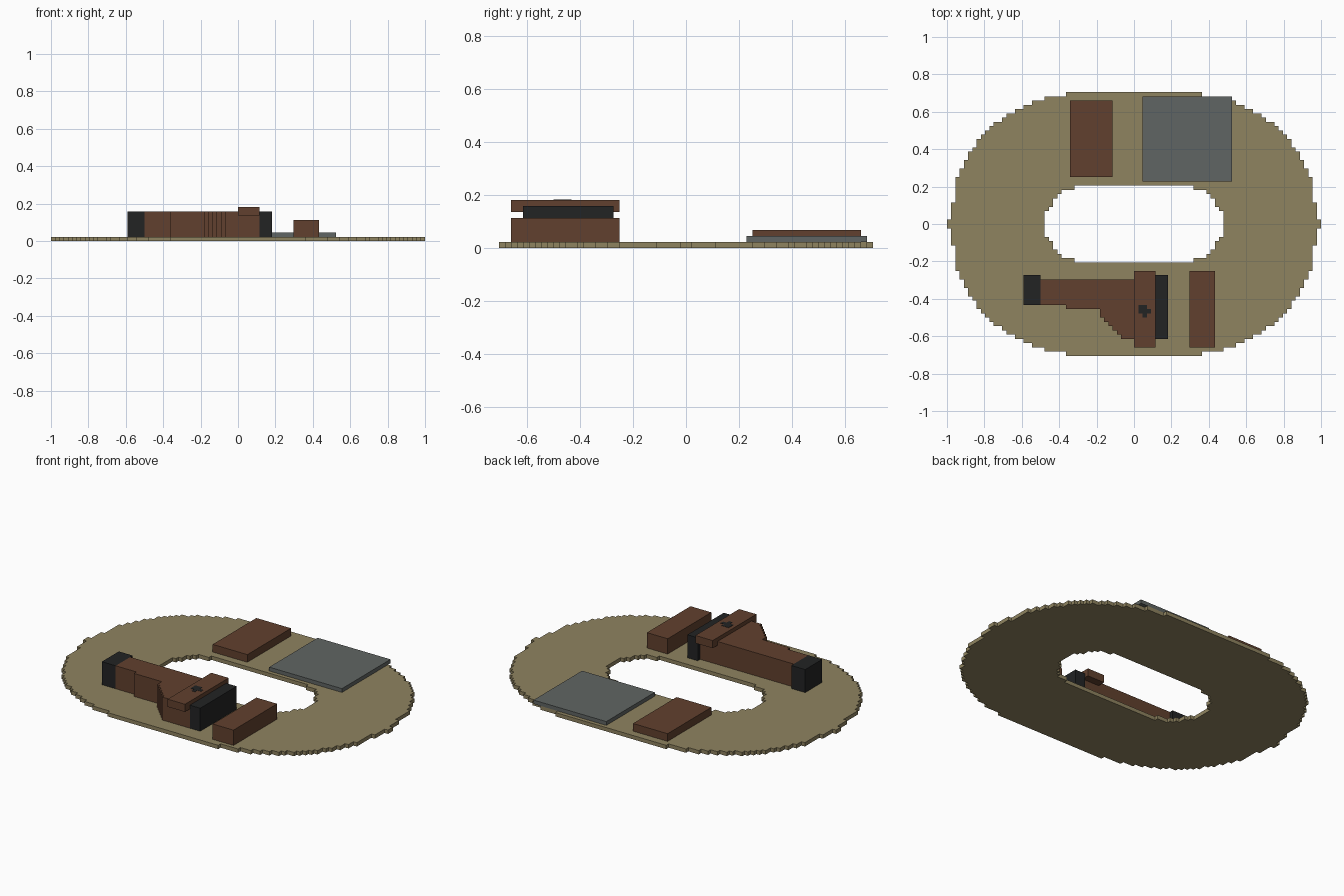
import bpy, bmesh, math

if "Cube" in bpy.data.objects:
    bpy.data.objects.remove(bpy.data.objects["Cube"])

U = 1 / 44  # size of one block unit


def material(name, rgb):
    lin = [math.pow((c / 255 + 0.055) / 1.055, 2.4) for c in rgb]
    mat = bpy.data.materials.new(name)
    mat.diffuse_color = (*lin, 1)
    mat.use_nodes = True
    bsdf = mat.node_tree.nodes["Principled BSDF"]
    bsdf.inputs["Base Color"].default_value = (*lin, 1)
    bsdf.inputs["Roughness"].default_value = 0.9
    return mat


TAN = material("tan", (143, 131, 96))
BROWN = material("brown", (97, 64, 46))
GREY = material("grey", (96, 101, 99))
BLACK = material("black", (34, 35, 36))


def prism(name, outline, z0, z1, mat, mirrored=False):
    """Extrude an outline in block units between two heights."""
    bm = bmesh.new()
    face = bm.faces.new([bm.verts.new((x * U, y * U, z0 * U)) for x, y in outline])
    top = bmesh.ops.extrude_face_region(bm, geom=[face], use_keep_orig=True)
    verts = [g for g in top["geom"] if isinstance(g, bmesh.types.BMVert)]
    bmesh.ops.translate(bm, verts=verts, vec=(0, 0, (z1 - z0) * U))
    bmesh.ops.recalc_face_normals(bm, faces=bm.faces[:])
    if mirrored:  # open the seam so both halves join up
        seam = [f for f in bm.faces if all(abs(v.co.x) < 1e-5 for v in f.verts)]
        bmesh.ops.delete(bm, geom=seam, context="FACES")
    mesh = bpy.data.meshes.new(name)
    bm.to_mesh(mesh)
    bm.free()
    mesh.materials.append(mat)
    obj = bpy.data.objects.new(name, mesh)
    bpy.context.collection.objects.link(obj)
    if mirrored:
        obj.modifiers.new("Mirror", "MIRROR")
    return obj


def box(name, x0, x1, y0, y1, z0, z1, mat):
    return prism(name, [(x0, y0), (x1, y0), (x1, y1), (x0, y1)], z0, z1, mat)


def stepped_half(widths):
    """Right half of a stepped oval, top to bottom, from its row half widths."""
    upper, last = [(0, len(widths))], 0
    for row in reversed(range(len(widths))):
        if widths[row] != last:
            upper += [(last, row + 1)] if last else []
            upper.append((widths[row], row + 1))
            last = widths[row]
    return upper + [(x, -y) for x, y in reversed(upper)]


# Oval base ring with blocky edges
outer = [13 + math.floor(math.sqrt(30.63 ** 2 - (j + 0.5) ** 2) + 0.5) for j in range(31)]
outer = [min(w, 44 if j < 1 else 43 if j < 5 else 42) for j, w in enumerate(outer)]
inner = [21, 21, 21, 20, 19, 19, 18, 17, 14]
ring = stepped_half(outer) + stepped_half(inner)[::-1]
prism("base_ring", ring, 0, 1, TAN, mirrored=True)

# Flat pieces at the back
box("grey_plate", 2, 23, 10, 30, 1, 2, GREY)
box("back_slab", -15, -5, 11, 29, 1, 3, BROWN)

# Long body with a stepped flare on its front side
body = [(5, -13), (-22, -13), (-22, -19), (-16, -19), (-16, -20), (-8, -20)]
for i in range(6):
    body += [(i - 8, -22 - i), (i - 7, -22 - i)]
body += [(5, -27)]
prism("body", body, 1, 7, BROWN)
box("body_end_cap", -26, -22, -19, -12, 1, 7, BLACK)
box("body_wide_cap", 5, 8, -27, -12, 1, 7, BLACK)

# Cross bar with a small dark mark, and the free-standing bar
box("cross_bar", 0, 5, -29, -11, 6, 8, BROWN)
mark = [(1, -19), (1, -21), (2, -21), (2, -22), (3, -22), (3, -21),
        (4, -21), (4, -20), (3, -20), (3, -19)]
prism("bar_mark", mark, 8, 8.06, BLACK)
box("side_bar", 13, 19, -29, -11, 1, 5, BROWN)
